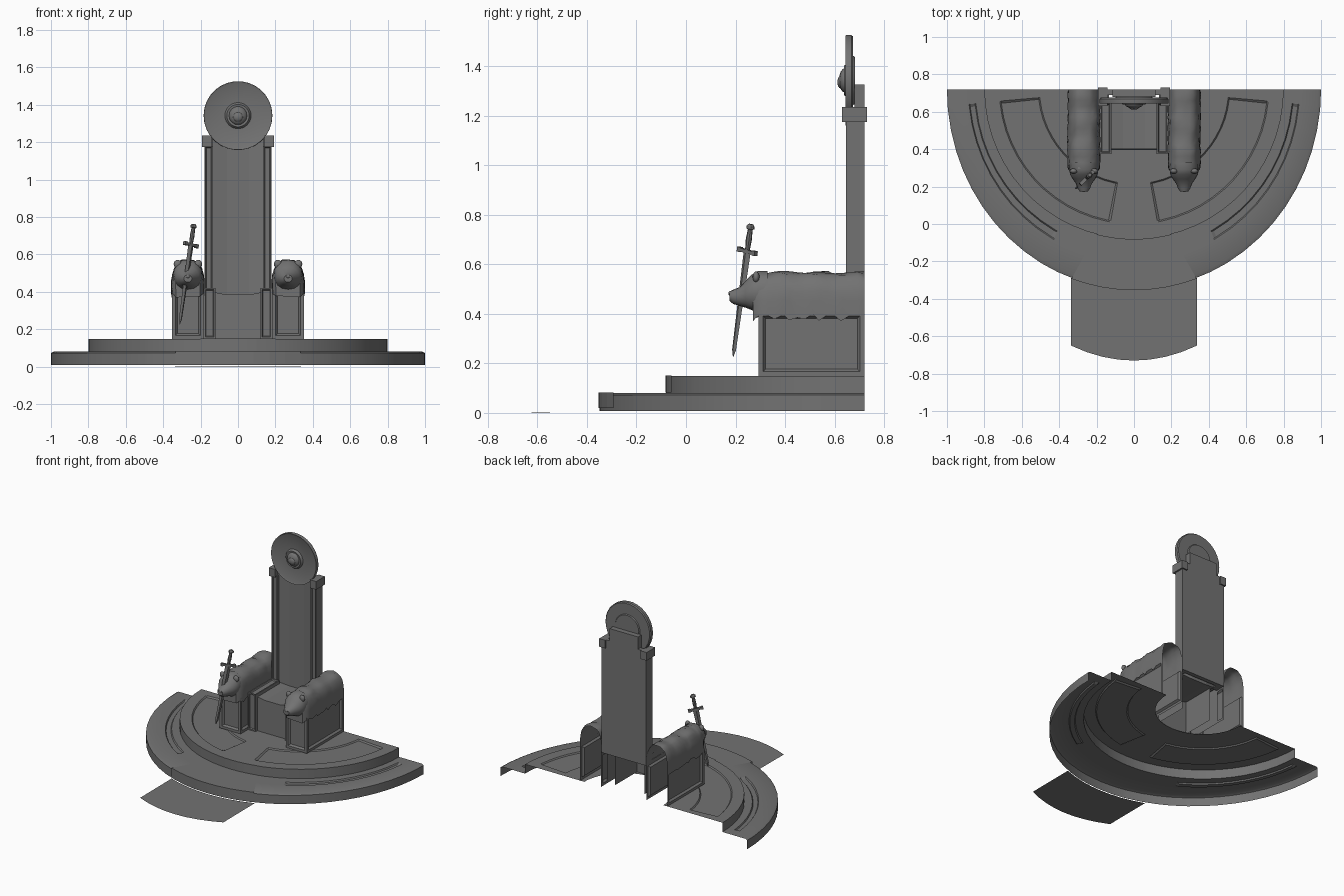
import bpy, bmesh, math, random
from mathutils import Vector, Matrix

if "Cube" in bpy.data.objects:
    bpy.data.objects.remove(bpy.data.objects["Cube"])
random.seed(4)
D = math.radians

# One dark stone colour for everything
stone = bpy.data.materials.new("dark_stone")
stone.diffuse_color = (.17, .17, .17, 1)
stone.use_nodes = True
stone.node_tree.nodes["Principled BSDF"].inputs["Base Color"].default_value = stone.diffuse_color


def finish(name, bm, smooth=None, recalc=True):
    if recalc:
        bmesh.ops.recalc_face_normals(bm, faces=bm.faces)
    me = bpy.data.meshes.new(name)
    bm.to_mesh(me)
    bm.free()
    me.materials.append(stone)
    ob = bpy.data.objects.new(name, me)
    bpy.context.collection.objects.link(ob)
    if smooth:
        bpy.ops.object.select_all(action='DESELECT')
        ob.select_set(True)
        bpy.context.view_layer.objects.active = ob
        bpy.ops.object.shade_smooth_by_angle(angle=D(smooth))
    return ob


def sheet(name, rows, closed=False, cap=False, smooth=None, recalc=True):
    """Skin a list of equal-length point rows."""
    bm = bmesh.new()
    v = [[bm.verts.new(p) for p in r] for r in rows]
    n = len(rows[0])
    for i in range(len(rows) - 1):
        for j in range(n if closed else n - 1):
            k = (j + 1) % n
            bm.faces.new((v[i][j], v[i][k], v[i + 1][k], v[i + 1][j]))
    if cap:
        bm.faces.new(v[-1])
    return finish(name, bm, smooth, recalc)


def box(name, lo, hi, remove=(), panels=(), inset=.02, depth=.01, bevel=.006):
    """Box given by two corners; drop some sides, sink panels in others."""
    lo, hi = Vector(lo), Vector(hi)
    bm = bmesh.new()
    bmesh.ops.create_cube(bm, size=1)
    for v in bm.verts:
        v.co = (lo + hi) / 2 + Vector(a * b for a, b in zip(v.co, hi - lo))

    def side(dirs):
        return [f for f in bm.faces if any(f.normal.dot(Vector(d)) > .9 for d in dirs)]
    bm.normal_update()
    if panels:
        fs = side(panels)
        bmesh.ops.inset_individual(bm, faces=fs, thickness=inset)
        bmesh.ops.inset_individual(bm, faces=fs, thickness=bevel, depth=-depth)
    bm.normal_update()
    if remove:
        bmesh.ops.delete(bm, geom=side(remove), context='FACES')
    return finish(name, bm, recalc=False)


def ball(name, loc, scale):
    bm = bmesh.new()
    bmesh.ops.create_uvsphere(bm, u_segments=12, v_segments=8, radius=1)
    bm.transform(Matrix.Translation(loc) @ Matrix.Diagonal((*scale, 1)))
    return finish(name, bm, 60)


FRONT, BACK, UP, DOWN = (0, -1, 0), (0, 1, 0), (0, 0, 1), (0, 0, -1)
LEFT, RIGHT = (-1, 0, 0), (1, 0, 0)
CY = .72  # centre of the half-round dais

# Two-step dais: open shell with sunken curved panels (a, b, z, panel limit)
rings = [(.32, .32, .148, 0), (.505, .505, .148, 0), (.512, .512, .14, 79),
         (.713, .713, .14, 79), (.72, .72, .148, 0), (.8, .8, .148, 0),
         (.8, .8, .08, 0), (.848, .865, .08, 0), (.853, .872, .071, 60),
         (.88, .91, .071, 60), (.885, .917, .08, 0), (.985, 1.05, .08, 0),
         (1, 1.07, .072, 0), (1, 1.07, .008, 0)]
angles = sorted(set(range(0, 181, 6)) | {5, 61, 79, 80, 100, 101, 119, 175})
rows = []
for a, b, z, lim in rings:
    row = []
    for t in angles:
        fold = min(t, 180 - t)
        zz = z if not lim or 6 <= fold <= lim else (.148 if z > .1 else .08)
        row.append((a * math.cos(D(t)), CY - b * math.sin(D(t)), zz))
    rows.append(row)
sheet("dais", rows, smooth=30, recalc=False)


# Carpet: over the steps and out on the ground
def across(hw, a, b, z):
    us = [1 - i / 4 for i in range(9)]
    return [(hw * u, CY - b * math.sqrt(1 - (hw * u / a) ** 2), z) for u in us]


sheet("step_carpet", [across(.19, .79, .79, .151), across(.2, .803, .803, .151),
                      across(.2, .803, .803, .083), across(.335, 1.004, 1.074, .083),
                      across(.335, 1.004, 1.074, .02)], recalc=False)
sheet("ground_carpet", [across(.337, 1, 1.07, .002),
      [(.337 * (1 - i / 4), -.65 - .08 * (1 - (1 - i / 4) ** 2), 0) for i in range(9)]],
      recalc=False)

# Seat and hollowed backrest as one folded sheet
cols = [(.14, 0), (.06, .015), (-.06, .015), (-.14, 0)]
sheet("seat_and_back", [[(x, .395, .15) for x, r in cols],
                        [(x, .40, .40 - r) for x, r in cols],
                        [(x, .665 + r, .40 - r) for x, r in cols],
                        [(x, .665 + r, 1.235) for x, r in cols]])
box("back_panel", (-.18, .69, .40), (.18, .72, 1.235))
box("top_plate", (-.115, .68, 1.2), (.115, .72, 1.325))

# Round shield at the top, turned about the y axis
prof = [(.001, .645), (.06, .638), (.07, .652), (.172, .648), (.183, .643), (.184, .648),
        (.184, .668), (.178, .675), (.1, .675), (.095, .682), (.001, .682)]
sheet("shield_disc", [[(r * math.cos(D(t)), y, 1.342 + r * math.sin(D(t)))
      for t in range(0, 360, 12)] for r, y in prof], closed=True, smooth=30)
ball("shield_boss", (0, .643, 1.342), (.05, .026, .05))
ball("boss_muzzle", (0, .625, 1.335), (.028, .014, .026))

# Fur arch of one arm: open underneath and behind
fur = [(.72 - .03 * i, .567 + .005 * math.sin(i * 1.3), .087 + .002 * (i % 2))
       for i in range(14)] + [(.295, .568, .084), (.27, .55, .066)]
# Bear head rings: y, low z, high z, half width
head = [(.33, .40, .572, .078), (.29, .405, .572, .078), (.265, .415, .558, .074),
        (.24, .425, .532, .060), (.215, .432, .507, .042), (.19, .44, .497, .033),
        (.175, .452, .49, .022)]

for s, n in ((-1, "left"), (1, "right")):
    cx = s * .268

    # Front posts beside the seat, back pillars and caps
    def pair(lo, hi, part, **kw):
        xs = sorted((s * lo[0], s * hi[0]))
        box(f"{n}_{part}", (xs[0], *lo[1:]), (xs[1], *hi[1:]), **kw)
    pair((.12, .375, .15), (.183, .65, .42), "seat_post", remove=(DOWN, BACK),
         panels=(FRONT, UP), inset=.012, depth=.008)
    pair((.135, .645, .40), (.18, .72, 1.18), "back_pillar",
         panels=(FRONT,), inset=.009, depth=.008)
    pair((.143, .63, 1.175), (.192, .73, 1.235), "pillar_cap")
    # Panelled arm box
    box(f"{n}_arm_box", (cx - .085, .292, .148), (cx + .085, .72, .41),
        remove=(UP, DOWN, BACK), panels=(FRONT, LEFT, RIGHT),
        inset=.026, depth=.014, bevel=.014)
    # Fur cover
    rows = []
    for y, top, hw in fur:
        row = []
        for i in range(15):
            t = math.pi * i / 14
            c, q = math.cos(t), math.sin(t)
            x = math.copysign(abs(c) ** .7, c) * hw
            j = random.uniform(-.005, .005)
            z = .40 + (top - .40) * q ** .75 + j
            if i in (0, 14):
                z = .385 + 3 * j
            row.append((cx + x + j * .5 * c, y + (j if .3 < y < .7 else 0), z))
        rows.append(row)
    sheet(f"{n}_arm_fur", rows, cap=True, smooth=50)
    # Bear head, ears and nose
    rows = [[(cx + hw * math.copysign(abs(math.cos(t)) ** .85, math.cos(t)), y,
              (lo + hi) / 2 + (hi - lo) / 2 * math.sin(t))
             for t in [math.tau * i / 16 for i in range(16)]]
            for y, lo, hi, hw in head]
    sheet(f"{n}_bear_head", rows, closed=True, cap=True, smooth=50)
    ball(f"{n}_bear_nose", (cx, .18, .482), (.014, .009, .01))
    for e in (-1, 1):
        ball(f"{n}_bear_ear", (cx + e * .055, .283, .548), (.021, .014, .023))
        ball(f"{n}_bear_eye", (cx + e * .033, .241, .512), (.007, .007, .006))

# Sword held in the left bear's mouth, built along z and then tilted
tip, end = Vector((-.312, .19, .225)), Vector((-.236, .262, .762))
zax = (end - tip).normalized()
xax = Vector((1, 1, 0))
xax = (xax - xax.dot(zax) * zax).normalized()
yax = zax.cross(xax)
M = Matrix.Translation(tip) @ Matrix((xax, yax, zax)).transposed().to_4x4()


def rod(name, stations, sides):
    ob = sheet(name, [[(a * math.cos(math.tau * i / sides), b * math.sin(math.tau * i / sides), z)
               for i in range(sides)] for z, a, b in stations], closed=True)
    ob.data.transform(M)


rod("sword_blade", [(0, .001, .001), (.03, .011, .006), (.44, .02, .009), (.44, .001, .001)], 4)
rod("sword_grip", [(.44, .010, .009), (.485, .013, .012), (.525, .010, .009), (.528, .019, .014),
                   (.538, .019, .014), (.547, .010, .009), (.547, .001, .001)], 8)
bm = bmesh.new()
for x, w, h in ((0, .07, .014), (-.043, .016, .02), (.043, .016, .02)):
    bmesh.ops.create_cube(bm, size=1, matrix=Matrix.Translation((x, 0, .435))
                          @ Matrix.Diagonal((w, .018, h, 1)))
bm.transform(M)
finish("sword_guard", bm)
